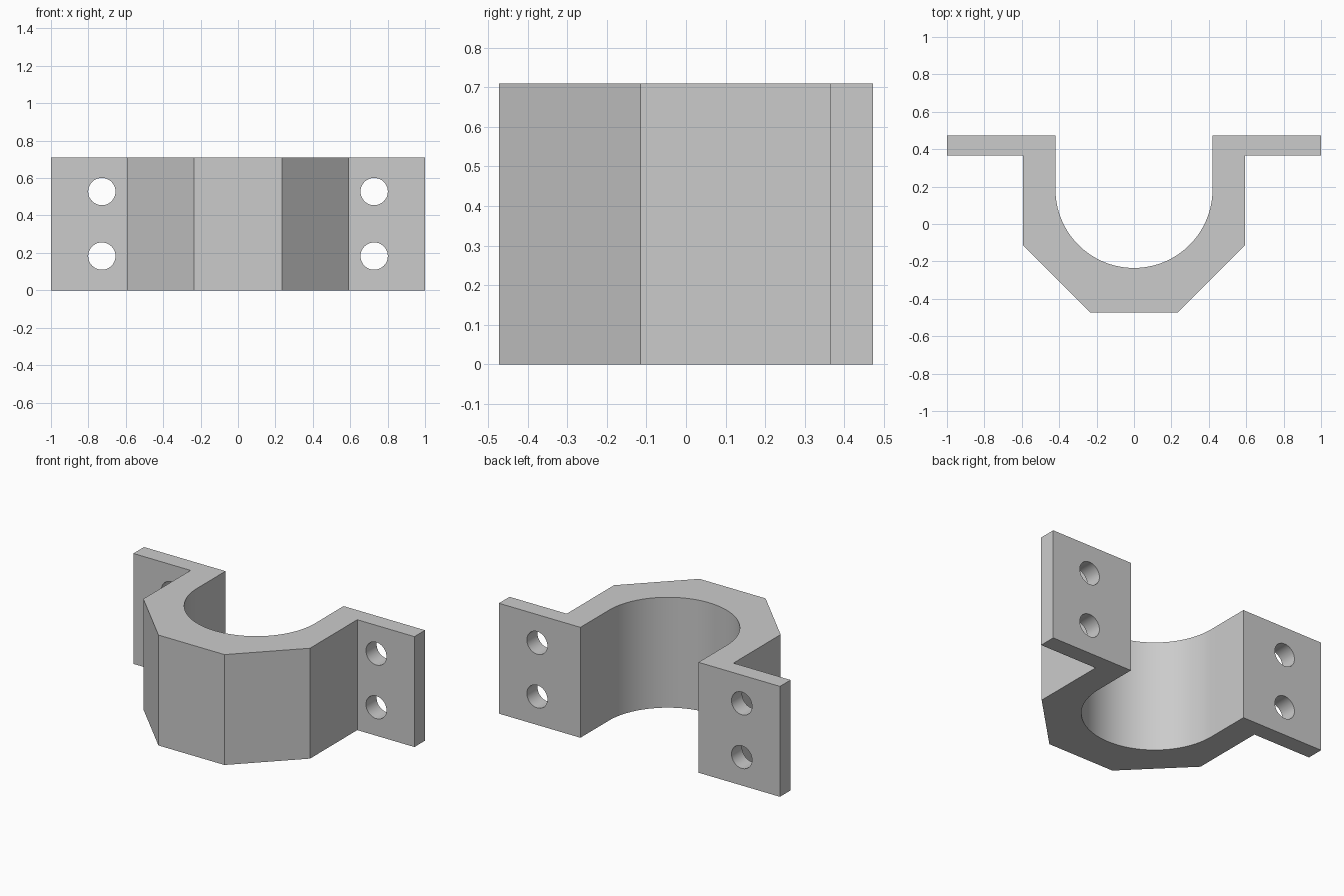
import bpy, bmesh, math

cube = bpy.data.objects.get("Cube")
if cube:
    bpy.data.objects.remove(cube, do_unlink=True)

HEIGHT = 0.71
BACK, FLANGE_FRONT = 0.473, 0.365
BORE_R, BORE_Y = 0.42, 0.185
HOLE_R, HOLE_X = 0.073, 0.728

metal = bpy.data.materials.new("grey metal")
metal.use_nodes = True
grey = (0.6, 0.6, 0.6, 1)
metal.diffuse_color = grey
metal.node_tree.nodes["Principled BSDF"].inputs["Base Color"].default_value = grey

# Clamp outline: right half of the outside, then the bore, mirrored across x
outer = [(0.235, -BACK), (0.593, -0.115), (0.593, FLANGE_FRONT),
         (1, FLANGE_FRONT), (1, BACK), (BORE_R, BACK)]
steps = 64
arc = [(BORE_R * math.cos(math.pi * i / steps),
        BORE_Y - BORE_R * math.sin(math.pi * i / steps)) for i in range(steps + 1)]
outline = outer + arc + [(-x, y) for x, y in reversed(outer)]

bm = bmesh.new()
base = bm.faces.new([bm.verts.new((x, y, 0)) for x, y in outline])
top = bmesh.ops.extrude_face_region(bm, geom=[base])["geom"]
bmesh.ops.translate(bm, vec=(0, 0, HEIGHT),
                    verts=[v for v in top if isinstance(v, bmesh.types.BMVert)])
bmesh.ops.recalc_face_normals(bm, faces=bm.faces)
mesh = bpy.data.meshes.new("clamp_bracket")
bm.to_mesh(mesh)
bm.free()
mesh.materials.append(metal)
clamp = bpy.data.objects.new("clamp_bracket", mesh)
bpy.context.collection.objects.link(clamp)

# Bolt holes through both flanges
for x in (-HOLE_X, HOLE_X):
    for z in (0.183, 0.528):
        bpy.ops.mesh.primitive_cylinder_add(
            vertices=48, radius=HOLE_R, depth=0.3,
            location=(x, (BACK + FLANGE_FRONT) / 2, z), rotation=(math.pi / 2, 0, 0))
        cutter = bpy.context.object
        cutter.name = "bolt_hole_cutter"
        cutter.hide_render = True
        cutter.data.materials.append(metal)
        cut = clamp.modifiers.new("bolt_hole", 'BOOLEAN')
        cut.operation, cut.solver, cut.object = 'DIFFERENCE', 'EXACT', cutter
        bpy.context.view_layer.objects.active = clamp
        bpy.ops.object.modifier_apply(modifier=cut.name)
        bpy.data.objects.remove(cutter, do_unlink=True)

# Smooth bore and holes, crisp edges elsewhere
bpy.ops.object.select_all(action='DESELECT')
clamp.select_set(True)
bpy.context.view_layer.objects.active = clamp
bpy.ops.object.shade_smooth_by_angle(angle=math.radians(30))
